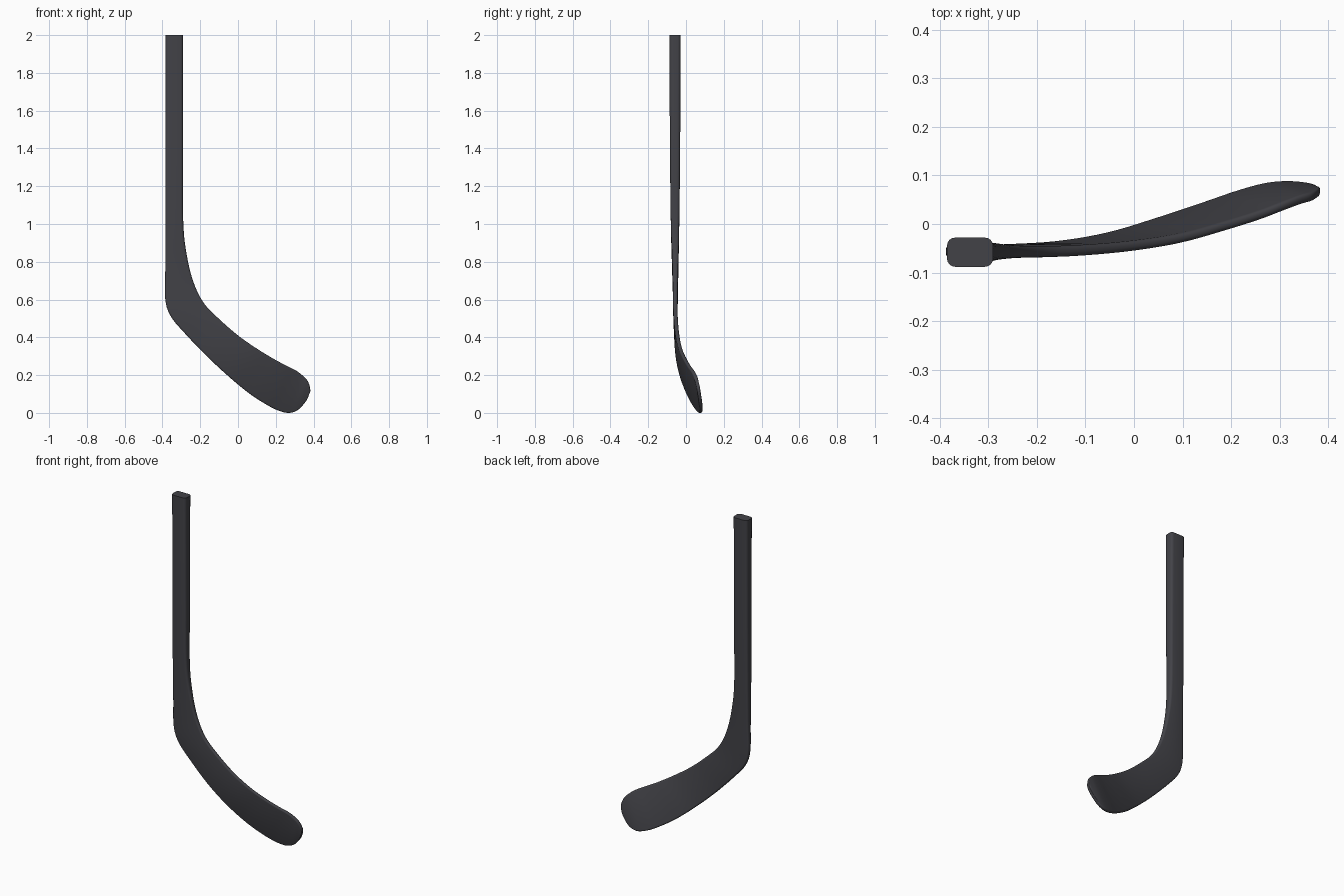
import bpy, bmesh, math
from mathutils import Vector

if "Cube" in bpy.data.objects:
    bpy.data.objects.remove(bpy.data.objects["Cube"])

# Stations down the stick: heel-side edge x,z / toe-side edge x,z / y of each edge / thickness
STATIONS = [
    (-.385, 2.0, -.290, 2.0, -.058, -.058, .060),
    (-.385, 1.4, -.290, 1.4, -.058, -.058, .054),
    (-.385, 1.0, -.290, 1.02, -.058, -.058, .045),
    (-.385, .76, -.272, .84, -.057, -.057, .034),
    (-.385, .60, -.235, .69, -.056, -.057, .026),
    (-.355, .51, -.180, .58, -.056, -.057, .023),
    (-.285, .425, -.100, .497, -.053, -.054, .022),
    (-.170, .305, .000, .410, -.046, -.045, .021),
    (-.060, .202, .100, .340, -.027, -.029, .020),
    (.050, .110, .190, .285, .006, -.004, .020),
    (.140, .050, .260, .248, .036, .018, .020),
    (.210, .014, .310, .222, .060, .037, .020),
    (.270, .000, .345, .195, .076, .050, .020),
    (.320, .018, .367, .172, .080, .056, .019),
    (.360, .062, .380, .140, .076, .064, .018),
    (.374, .090, .383, .115, .071, .067, .016),
]
STEPS, CORNER = 5, 4


def smooth_stations(rows):
    """Catmull-Rom interpolation of every column."""
    out, n = [], len(rows)
    for i in range(n - 1):
        p0, p1, p2, p3 = (rows[min(max(i + k, 0), n - 1)] for k in (-1, 0, 1, 2))
        for s in range(STEPS):
            t = s / STEPS
            out.append([b + .5 * t * (c - a + t * (2 * a - 5 * b + 4 * c - d
                        + t * (3 * (b - c) + d - a)))
                        for a, b, c, d in zip(p0, p1, p2, p3)])
    out.append(rows[-1])
    return out


def section(lx, lz, rx, rz, ly, ry, th):
    """Rounded rectangle spanning the two edges."""
    left, right = Vector((lx, ly, lz)), Vector((rx, ry, rz))
    mid, u = (left + right) / 2, right - left
    half = u.length / 2
    u.normalize()
    v = Vector((0, 1, 0))
    v = (v - v.dot(u) * u).normalized()
    # corners get rounder from the shaft into the thin blade
    r = min(th * (.28 if th > .05 else .28 + (.05 - th) * 5), half * .9, th * .45)
    pts = []
    for q, (sx, sy) in enumerate(((1, 1), (-1, 1), (-1, -1), (1, -1))):
        for k in range(CORNER + 1):
            a = math.pi / 2 * (q + k / CORNER)
            pts.append(mid + u * (sx * (half - r) + r * math.cos(a))
                       + v * (sy * (th / 2 - r) + r * math.sin(a)))
    return pts


# Shaft and blade as one continuous loft
bm = bmesh.new()
rings = [[bm.verts.new(p) for p in section(*row)] for row in smooth_stations(STATIONS)]
for a, b in zip(rings, rings[1:]):
    for i in range(len(a)):
        j = (i + 1) % len(a)
        bm.faces.new((a[i], a[j], b[j], b[i]))
bm.faces.new(rings[0])
bm.faces.new(rings[-1][::-1])
bmesh.ops.recalc_face_normals(bm, faces=bm.faces)
mesh = bpy.data.meshes.new("hockey_stick")
bm.to_mesh(mesh)
bm.free()
stick = bpy.data.objects.new("hockey_stick", mesh)
bpy.context.collection.objects.link(stick)

# Dark composite finish
mat = bpy.data.materials.new("dark_composite")
mat.diffuse_color = (.055, .055, .064, 1)
mat.use_nodes = True
mat.node_tree.nodes["Principled BSDF"].inputs["Base Color"].default_value = mat.diffuse_color
mesh.materials.append(mat)

bpy.context.view_layer.objects.active = stick
stick.select_set(True)
bpy.ops.object.shade_smooth_by_angle(angle=math.radians(40))
